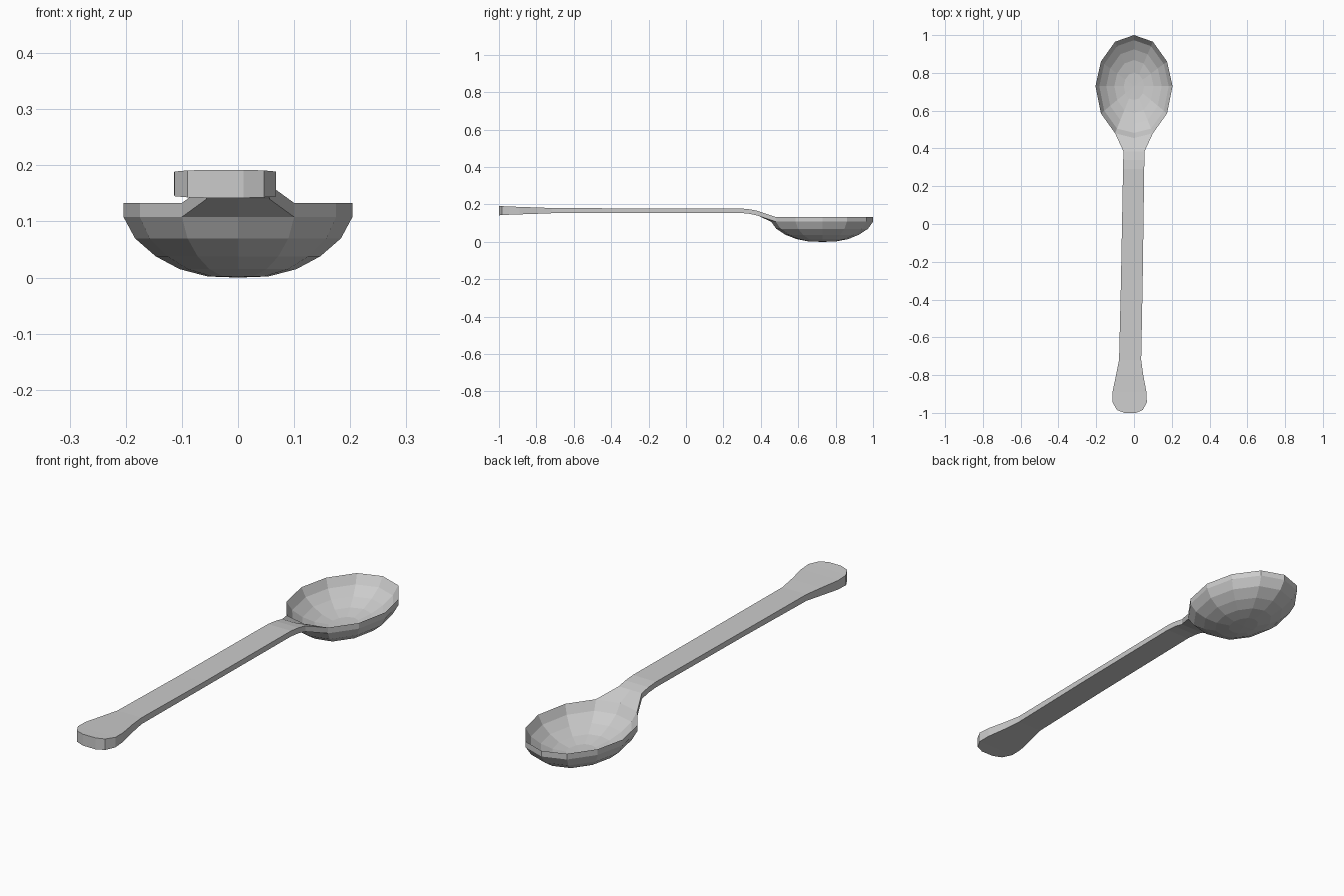
import bpy
import bmesh

if "Cube" in bpy.data.objects:
    bpy.data.objects.remove(bpy.data.objects["Cube"])

bm = bmesh.new()
top_of = {}  # lower-skin vertex -> matching upper-skin vertex


def pair(x, y, z, thick):
    """Add a lower vertex and the upper vertex straight above it."""
    v = bm.verts.new((x, y, z))
    top_of[v] = bm.verts.new((x, y, z + thick))
    return v


def panel(*vs):
    """Add a face (counter-clockwise from above) to both skins."""
    bm.faces.new([top_of[v] for v in vs])
    bm.faces.new(vs[::-1])


# bowl: egg-shaped 12-sided outline shrunk ring by ring down to the base
CY = 0.73
half = [(0.10, 0.48), (0.175, 0.585), (0.204, 0.73), (0.175, 0.86), (0.10, 0.965)]
outline = [(0, 0.455)] + half + [(0, 1.0)] + [(-x, y) for x, y in half[::-1]]
levels = [(1.0, 0.108), (0.9, 0.070), (0.72, 0.038), (0.51, 0.015), (0.265, 0.002)]
rings = [[pair(x * s, CY + (y - CY) * s, z, 0.025) for x, y in outline]
         for s, z in levels]
for a, b in zip(rings, rings[1:]):
    for i in range(12):
        j = (i + 1) % 12
        panel(a[i], a[j], b[j], b[i])
base = pair(0, CY, 0, 0.025)
for i in range(12):
    panel(rings[-1][i], rings[-1][(i + 1) % 12], base)

# neck and handle: stations of y, left x, right x, lower z, upper z
stations = [
    (0.385, -0.056, 0.056, 0.140, 0.165),
    (0.34, -0.057, 0.055, 0.150, 0.174),
    (0.29, -0.058, 0.054, 0.155, 0.179),
    (-0.30, -0.069, 0.046, 0.155, 0.179),
    (-0.72, -0.079, 0.038, 0.153, 0.181),
    (-0.80, -0.095, 0.049, 0.150, 0.184),
    (-0.89, -0.114, 0.066, 0.147, 0.187),
    (-0.945, -0.113, 0.068, 0.145, 0.189),
    (-0.985, -0.090, 0.046, 0.143, 0.191),
    (-1.0, -0.050, 0.010, 0.142, 0.192),
]
row = [rings[0][11], rings[0][0], rings[0][1]]
for y, xl, xr, lo, hi in stations:
    new = [pair(x, y, lo, hi - lo) for x in (xl, (xl + xr) / 2, xr)]
    for k in range(2):
        panel(new[k], new[k + 1], row[k + 1], row[k])
    row = new

# side wall joining the two skins along the open edge
for e in [e for e in bm.edges if e.is_boundary and e.verts[0] in top_of]:
    a, b = e.verts
    bm.faces.new((a, b, top_of[b], top_of[a]))
bmesh.ops.recalc_face_normals(bm, faces=bm.faces[:])

mesh = bpy.data.meshes.new("spoon")
bm.to_mesh(mesh)
bm.free()
bpy.context.collection.objects.link(bpy.data.objects.new("spoon", mesh))
